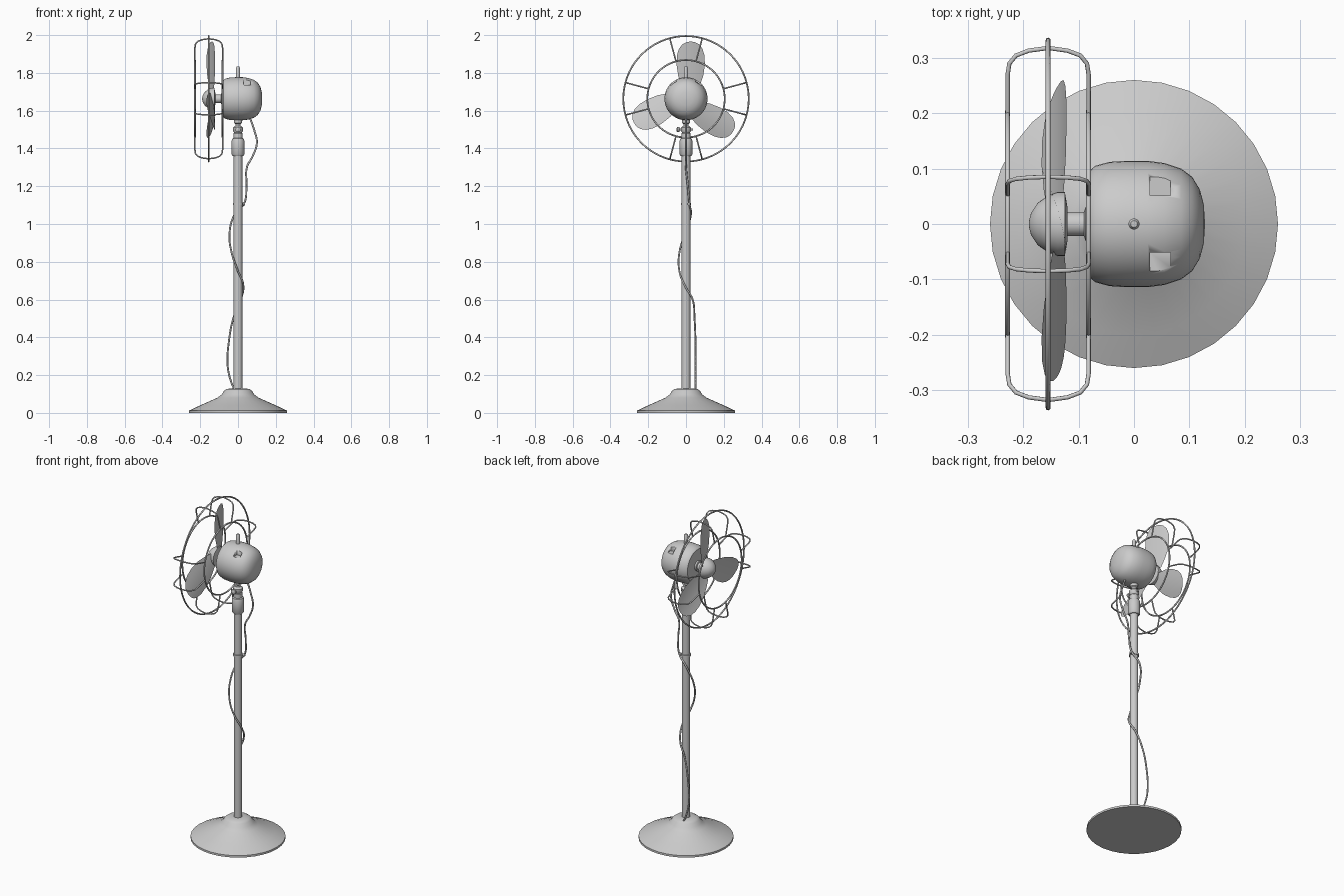
import bpy, bmesh, math
from mathutils import Vector, Matrix

cube = bpy.data.objects.get("Cube")
if cube:
    bpy.data.objects.remove(cube, do_unlink=True)

metal = bpy.data.materials.new("grey_metal")
metal.use_nodes = True
GREY = (0.6, 0.6, 0.6, 1)
metal.diffuse_color = GREY
metal.node_tree.nodes["Principled BSDF"].inputs["Base Color"].default_value = GREY

AXIS_Z = 1.663   # height of the fan axis
RING_X = -0.155  # middle plane of the cage


def finish(name, bm, angle=40):
    bmesh.ops.recalc_face_normals(bm, faces=bm.faces)
    mesh = bpy.data.meshes.new(name)
    bm.to_mesh(mesh)
    bm.free()
    mesh.materials.append(metal)
    obj = bpy.data.objects.new(name, mesh)
    bpy.context.collection.objects.link(obj)
    bpy.ops.object.select_all(action='DESELECT')
    obj.select_set(True)
    bpy.context.view_layer.objects.active = obj
    bpy.ops.object.shade_smooth_by_angle(angle=math.radians(angle))
    return obj


def revolve(name, profile, axis='Z', origin=(0, 0, 0), sides=32):
    """Lathe (radius, height) pairs around an axis and close both ends."""
    bm = bmesh.new()
    rot = {'Z': Matrix(), 'X': Matrix.Rotation(math.pi / 2, 4, 'Y'),
           'Y': Matrix.Rotation(-math.pi / 2, 4, 'X')}[axis]
    place = Matrix.Translation(origin) @ rot
    rings = []
    for r, h in profile:
        rings.append([bm.verts.new(place @ Vector((r * math.cos(a), r * math.sin(a), h)))
                      for a in (math.tau * i / sides for i in range(sides))])
    for low, high in zip(rings, rings[1:]):
        for i in range(sides):
            j = (i + 1) % sides
            bm.faces.new((low[i], low[j], high[j], high[i]))
    bm.faces.new(rings[0])
    bm.faces.new(rings[-1])
    return finish(name, bm)


def tube(name, points, radius, closed=False, smooth=False):
    """Round wire through the points, as a mesh."""
    curve = bpy.data.curves.new(name, 'CURVE')
    curve.dimensions = '3D'
    curve.bevel_depth = radius
    curve.bevel_resolution = 2
    curve.use_fill_caps = True
    curve.resolution_u = 6
    spline = curve.splines.new('BEZIER' if smooth else 'POLY')
    if smooth:
        spline.bezier_points.add(len(points) - 1)
        for bp, p in zip(spline.bezier_points, points):
            bp.co = p
            bp.handle_left_type = bp.handle_right_type = 'AUTO'
    else:
        spline.points.add(len(points) - 1)
        for sp, p in zip(spline.points, points):
            sp.co = (*p, 1)
    spline.use_cyclic_u = closed
    temp = bpy.data.objects.new(name + "_path", curve)
    bpy.context.collection.objects.link(temp)
    mesh = bpy.data.meshes.new_from_object(temp.evaluated_get(bpy.context.evaluated_depsgraph_get()))
    bpy.data.objects.remove(temp, do_unlink=True)
    bm = bmesh.new()
    bm.from_mesh(mesh)
    bpy.data.meshes.remove(mesh)
    return finish(name, bm, 60)


def polar(x, r, degrees):
    a = math.radians(degrees)
    return (x, r * math.cos(a), AXIS_Z + r * math.sin(a))


# Stand
revolve("base", [(.26, 0), (.26, .012), (.2, .04), (.11, .08), (.086, .098),
                 (.074, .117), (.06, .127), (.024, .13)])
revolve("pole", [(.023, .12), (.023, 1.37)], sides=24)
revolve("pole_sleeve", [(.028, 1.36), (.034, 1.368), (.034, 1.44), (.03, 1.452),
                        (.024, 1.455), (.024, 1.48), (.018, 1.487)], sides=24)
revolve("neck_joint", [(.018, 1.48), (.027, 1.492), (.027, 1.51), (.016, 1.52)], sides=24)
revolve("neck", [(.014, 1.51), (.014, 1.53), (.022, 1.535), (.022, 1.57)], sides=24)
revolve("tilt_knob", [(.008, -.05), (.014, -.046), (.014, -.036), (.006, -.034),
                      (.006, .036)], 'Y', (0, 0, 1.5), 16)
revolve("cord_clip", [(.027, 1.1), (.027, 1.112)], sides=24)
revolve("clip_screw", [(.007, .02), (.007, .038)], 'X', (0, .012, 1.106), 12)

# Motor housing with two notches
motor = revolve("motor_housing", [
    (.06, -.078), (.098, -.078), (.105, -.07), (.112, -.045), (.114, -.015), (.114, .025),
    (.11, .055), (.1, .085), (.085, .105), (.062, .119), (.035, .126), (.004, .128)],
    'X', (0, 0, AXIS_Z), 40)
for side in (-1, 1):
    bm = bmesh.new()
    bmesh.ops.create_cube(bm, size=1, matrix=Matrix.Translation((.047, side * .068, 1.785))
                          @ Matrix.Diagonal((.037, .034, .1, 1)))
    cutter = finish("notch_cutter", bm)
    cut = motor.modifiers.new("notch", 'BOOLEAN')
    cut.operation = 'DIFFERENCE'
    cut.object = cutter
    bpy.ops.object.select_all(action='DESELECT')
    bpy.context.view_layer.objects.active = motor
    bpy.ops.object.modifier_apply(modifier=cut.name)
    bpy.data.objects.remove(cutter, do_unlink=True)
revolve("top_knob", [(.01, 1.76), (.01, 1.828), (.006, 1.834)], sides=16)

# Shaft and spinner
revolve("shaft", [(.022, -.13), (.022, -.09), (.03, -.088), (.03, -.07)], 'X', (0, 0, AXIS_Z), 24)
revolve("spinner", [(.003, -.19), (.02, -.186), (.038, -.174), (.05, -.157), (.058, -.138),
                    (.058, -.125), (.03, -.12)], 'X', (0, 0, AXIS_Z))

# Three pitched paddle blades
outline = [(.03, .03), (.07, .048), (.12, .066), (.18, .075), (.23, .073),
           (.265, .062), (.288, .044), (.299, .024), (.302, .008)]
STEPS = 6
for n in range(3):
    bm = bmesh.new()
    rows = []
    spin = Matrix.Translation((0, 0, AXIS_Z)) @ Matrix.Rotation(math.tau * n / 3, 4, 'X')
    for r, half in outline:
        row = []
        for i in range(STEPS + 1):
            s = half * (2 * i / STEPS - 1)
            x = -.14 - .3 * s - 1.2 * (s * s - .002)
            row.append(bm.verts.new(spin @ Vector((x, .025 + s, r))))
        rows.append(row)
    for a, b in zip(rows, rows[1:]):
        for i in range(STEPS):
            bm.faces.new((a[i], a[i + 1], b[i + 1], b[i]))
    bmesh.ops.solidify(bm, geom=bm.faces[:], thickness=.004)
    finish(f"blade_{n + 1}", bm)

# Wire cage: three hoops and eight bent spokes
for name, x, r in (("outer_hoop", RING_X, .332), ("front_hoop", RING_X - .073, .205),
                   ("rear_hoop", RING_X + .073, .205)):
    tube(name, [polar(x, r, a * 5) for a in range(72)], .0045, closed=True)
half_bend = [(.073, .203), (.073, .28), (.07, .3), (.058, .315), (.035, .324), (0, .329)]
bend = [(-d, r) for d, r in half_bend] + [(d, r) for d, r in half_bend[-2::-1]]
for quarter in range(4):
    for offset in (-15, 15):
        tube(f"spoke_{quarter + 1}_{'a' if offset < 0 else 'b'}",
             [polar(RING_X + d, r, quarter * 90 + offset) for d, r in bend], .004)

# Power cord winding down the pole
tube("power_cord", [
    (.06, 0, 1.57), (.085, 0, 1.5), (.1, 0, 1.43), (.078, 0, 1.36), (.047, 0, 1.3),
    (.045, .01, 1.2), (.033, .018, 1.11), (-.018, .026, 1.05), (-.045, -.005, .95),
    (-.034, -.035, .85), (0, -.035, .75), (.028, -.01, .68), (.015, .035, .6),
    (-.025, .045, .5), (-.048, .05, .38), (-.055, .05, .25), (-.035, .05, .16),
    (-.02, .05, .125)], .005, smooth=True)
